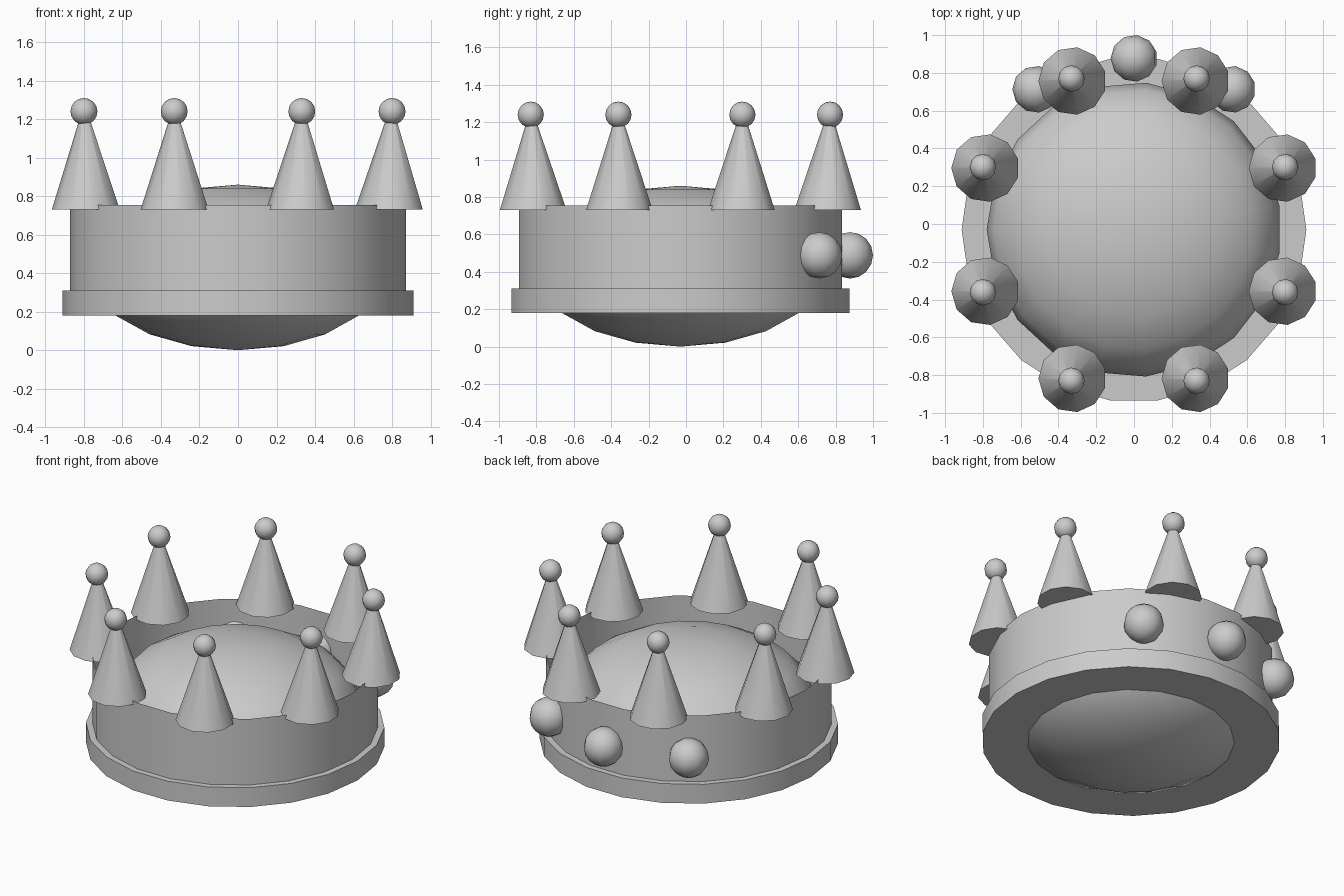
import bpy, bmesh
from math import sin, cos, pi, radians
from mathutils import Matrix, Vector

if "Cube" in bpy.data.objects:
    bpy.data.objects.remove(bpy.data.objects["Cube"])

CY = -0.03  # the crown's axis sits slightly forward; the gems fill the back


def finish(name, bm, angle=40):
    bmesh.ops.recalc_face_normals(bm, faces=bm.faces)
    mesh = bpy.data.meshes.new(name)
    bm.to_mesh(mesh)
    bm.free()
    ob = bpy.data.objects.new(name, mesh)
    bpy.context.collection.objects.link(ob)
    bpy.ops.object.select_all(action='DESELECT')
    ob.select_set(True)
    bpy.context.view_layer.objects.active = ob
    bpy.ops.object.shade_smooth_by_angle(angle=radians(angle))
    return ob


def tube(name, r, z0, z1, sides, caps):
    bm = bmesh.new()
    bmesh.ops.create_cone(bm, cap_ends=caps, segments=sides, radius1=r, radius2=r,
                          depth=z1 - z0,
                          matrix=Matrix.Translation((0, CY, (z0 + z1) / 2)) @ Matrix.Rotation(pi / 2, 4, 'Z'))
    return finish(name, bm)


def ball(name, loc, scale, segs, rings):
    # first meridian points to +y
    bm = bmesh.new()
    bmesh.ops.create_uvsphere(bm, u_segments=segs, v_segments=rings, radius=1,
                              matrix=Matrix.Translation(loc) @ Matrix.Diagonal((*scale, 1))
                              @ Matrix.Rotation(pi / 2, 4, 'Z'))
    return finish(name, bm, 60)


def ring_point(r, a, z):
    # a is measured from the back (+y)
    return Vector((r * sin(a), CY + r * cos(a), z))


def spike(name, base, top):
    bm = bmesh.new()
    bmesh.ops.create_cone(bm, cap_ends=True, segments=11, radius1=0.18, radius2=0.008,
                          depth=top.z - base.z, matrix=Matrix.Rotation(pi / 2, 4, 'Z'))
    mid = (top.z + base.z) / 2
    for v in bm.verts:
        end = top if v.co.z > 0 else base
        v.co += Vector((end.x, end.y, mid))
    return finish(name, bm)


# Solid base rim and thin open band
tube("base_rim", 0.9125, 0.18, 0.31, 22, True)
tube("band", 0.8725, 0.30, 0.755, 22, False)

# Flattened cushion inside the band
ball("cushion", (0, CY, 0.43), (0.78, 0.78, 0.43), 19, 10)

# Eight spikes with ball tips
for i in range(8):
    a = radians(22.5 + 45 * i)
    spike(f"spike_{i + 1}", ring_point(0.852, a, 0.73), ring_point(0.863, a, 1.26))
    ball(f"spike_tip_{i + 1}", ring_point(0.866, a, 1.24), (0.07,) * 3, 12, 8)

# Three gems on the back
for i, deg in enumerate((-35, 0, 35)):
    ball(f"gem_{i + 1}", ring_point(0.907, radians(deg), 0.488), (0.124,) * 3, 11, 8)
